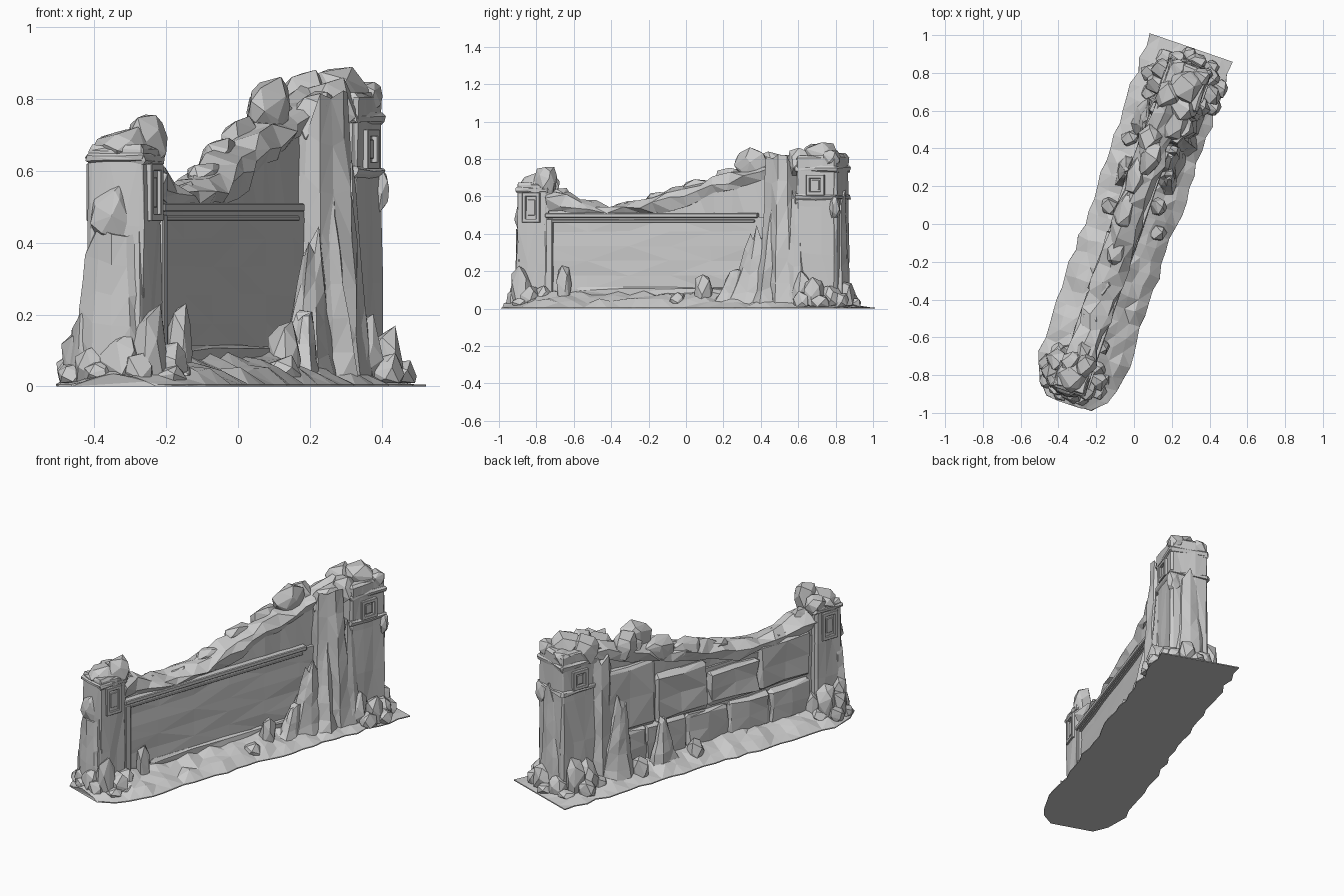
import bpy
import bmesh
import math
import random
from mathutils import Matrix, Vector

if "Cube" in bpy.data.objects:
    bpy.data.objects.remove(bpy.data.objects["Cube"])

random.seed(7)
TURN = Matrix.Rotation(math.radians(-19), 4, 'Z')  # the wall runs along local y
GREY = (.6, .6, .6, 1)

stone = bpy.data.materials.new("grey_stone")
stone.use_nodes = True
stone.diffuse_color = GREY
stone.node_tree.nodes["Principled BSDF"].inputs["Base Color"].default_value = GREY


def finish(name, bm):
    """Triangulated, flat shaded stone object turned onto the wall's line."""
    bmesh.ops.triangulate(bm, faces=bm.faces)
    bmesh.ops.recalc_face_normals(bm, faces=bm.faces)
    bm.transform(TURN)
    mesh = bpy.data.meshes.new(name)
    bm.to_mesh(mesh)
    bm.free()
    mesh.materials.append(stone)
    bpy.context.collection.objects.link(bpy.data.objects.new(name, mesh))


def jitter(amount):
    return random.uniform(-amount, amount)


def shake(amount):
    return Vector((jitter(amount), jitter(amount), jitter(amount)))


def rock(name, centre, radii, points=20):
    """Faceted boulder: hull of points scattered on a boxy ellipsoid."""
    bm = bmesh.new()
    for i in range(points):
        height = 1 - (2 * i + 1) / points
        angle = i * 2.4 + jitter(.4)
        reach = (1 - height ** 2) ** .3
        unit = (reach * math.cos(angle), reach * math.sin(angle), height)
        swell = random.uniform(.85, 1.1)
        point = Vector([c + u * r * swell for c, u, r in zip(centre, unit, radii)])
        point.z = max(point.z, .01)
        bm.verts.new(point)
    bmesh.ops.convex_hull(bm, input=bm.verts)
    bmesh.ops.delete(bm, geom=[v for v in bm.verts if not v.link_faces], context='VERTS')
    finish(name, bm)


def block(name, low, high, bevel=0, rough=0, cuts=0):
    """Box between two corners, with worn edges and uneven faces."""
    low, high = Vector(low), Vector(high)
    bm = bmesh.new()
    bmesh.ops.create_cube(bm, size=1)
    bmesh.ops.scale(bm, vec=high - low, verts=bm.verts)
    bmesh.ops.translate(bm, vec=(low + high) / 2, verts=bm.verts)
    if bevel:
        bmesh.ops.bevel(bm, geom=bm.edges[:], offset=bevel, segments=1, affect='EDGES')
    if cuts:
        long_edges = [e for e in bm.edges if e.calc_length() > .06]
        bmesh.ops.subdivide_edges(bm, edges=long_edges, cuts=cuts, use_grid_fill=True)
    for v in bm.verts:
        v.co += shake(rough)
    finish(name, bm)


def loft(name, rings):
    """Skin closed rings of equal length and cap both ends."""
    bm = bmesh.new()
    rows = [[bm.verts.new(point) for point in ring] for ring in rings]
    for a, b in zip(rows, rows[1:]):
        for i in range(len(a)):
            bm.faces.new((a[i - 1], a[i], b[i], b[i - 1]))
    bm.faces.new(rows[0])
    bm.faces.new(rows[-1])
    finish(name, bm)


def crag(name, x, y, rx, ry, height, tip=.2, lean=0, sides=9, levels=5):
    """Folded cliff column with a broken top, leaning along the wall as it rises."""
    folds = [1 + jitter(.16) for _ in range(sides)]
    drops = [1 + jitter(.12) for _ in range(sides)]
    rings = []
    for level in range(levels + 1):
        f = level / levels
        size = tip + (1 - tip) * (1 - f ** .8)
        ring = []
        for i, fold in enumerate(folds):
            angle = math.tau * i / sides
            reach = size * (fold + jitter(.12))
            z = max(.01, height * f * drops[i])
            ring.append((x + rx * reach * math.cos(angle),
                         y + lean * f + ry * reach * math.sin(angle), z))
        rings.append(ring)
    loft(name, rings)


# Ground: low mound, ragged long sides, straight far end, rounded near end
def ground_ring(f, rag):
    y = -1.01 + 1.992 * f
    width = min(1, .55 + 1.5 * math.sqrt(f))
    left, right = -.25 * width + jitter(rag), .215 * width + jitter(rag)
    ends = min(1, 6 * (1 - f), .3 + 6 * f)
    top = []
    for j in range(9):
        across = j / 8
        edge = 1 - abs(2 * across - 1)
        lump = (.1 * edge ** .8 + jitter(.015)) * ends if edge else 0
        top.append((left + (right - left) * across, y + jitter(rag / 2), .006 + max(0, lump)))
    return top + [(right, y, 0), (left, y, 0)]


STEPS = 28
loft("ground_mound", [ground_ring(k / STEPS, .014 if k < STEPS else 0) for k in range(STEPS + 1)])


# Broken skyline: lowest near the short tower, climbing to the tall one
def skyline(y):
    return .55 + max(0, (y + .4) * .27) + max(0, (-.45 - y) * .25)


def ridge(name, section, steps, rough):
    rings = []
    for k in range(steps + 1):
        y = -.77 + 1.45 * k / steps
        rings.append([Vector((x, y, z)) + shake(rough) for x, z in section(skyline(y))])
    loft(name, rings)


def upper_section(top):
    return [(-.08, .4), (.02, .4), (.015, top - .03), (-.08, top - .03)]


def rim_section(top):
    low = max(.5, top - .1)
    middle = (low + top) / 2
    return [(-.1, low), (.02, low), (.045, middle), (.02, top - .01), (-.05, top), (-.11, middle)]


ridge("upper_wall", upper_section, 14, .006)
ridge("rocky_rim", rim_section, 17, .016)

# Lower wall with a framed front panel
block("wall_core", (-.085, -.78, .02), (.03, .62, .49), rough=.004, cuts=5)
block("panel_ledge", (-.02, -.78, .485), (.052, .42, .51), bevel=.004)
block("panel_lintel", (-.02, -.76, .46), (.045, .4, .475), bevel=.003)
block("panel_sill", (0, -.6, .06), (.05, .4, .11), bevel=.01, rough=.008, cuts=3)
block("panel_post", (-.02, -.775, .05), (.048, -.74, .48), bevel=.004)

# Two courses of large worn stones on the back, the upper one following the skyline
for course, count in enumerate((5, 4)):
    length = 1.37 / count
    for k in range(count):
        start = -.75 + k * length
        base, top = (.27, skyline(start) - .09) if course else (.05, .26)
        block(f"back_stone_{course}_{k}", (jitter(.008) - .11, start, base),
              (-.05, start + length + jitter(.01), top + jitter(.015)), bevel=.016, rough=.009, cuts=1)


# Square window: frame bars around a raised pane, on a face turned to side
def window(name, x, side, y, z, w, h):
    def plate(part, depth, dy, dz, half_y, half_z):
        near, far = sorted((x - side * .01, x + side * depth))
        block(f"{name}_{part}", (near, y + dy - half_y, z + dz - half_z),
              (far, y + dy + half_y, z + dz + half_z), bevel=.002)

    bar = .01
    for end, sign in (("first", -1), ("second", 1)):
        plate(f"jamb_{end}", .014, sign * w, 0, bar, h)
        plate(f"bar_{end}", .014, 0, sign * h, w + bar, bar)
    plate("pane", .006, 0, 0, w / 2, h * .6)


def tower(name, back, front, start, end, top, bands, window_z, window_h):
    block(f"{name}_shaft", (back, start, .02), (front, end, top), bevel=.012, rough=.005, cuts=2)
    lip = .006
    for k, z in enumerate(bands):
        block(f"{name}_band_{k}", (back - lip, start - lip, z), (front + lip, end + lip, z + .03),
              bevel=.008, rough=.005, cuts=1)
    middle = (start + end) / 2
    window(f"{name}_front_window", front, 1, middle, window_z, .04, window_h)
    window(f"{name}_back_window", back, -1, middle, window_z, .04, window_h)


# Short near tower with a broken cap and a cliff on its end
tower("near_tower", -.12, .045, -.945, -.77, .67, [.62], .54, .07)
rock("near_cap", (-.045, -.87, .66), (.09, .08, .06))
rock("near_cap_peak", (.005, -.79, .68), (.055, .07, .09))
rock("near_cap_back", (-.08, -.8, .66), (.05, .06, .06))
rock("near_cliff_overhang", (-.05, -.94, .48), (.065, .04, .1))
rock("near_shoulder", (-.03, -.73, .57), (.05, .07, .08))
crag("near_cliff", -.05, -.93, .1, .06, .4, tip=.7)

# Tall far tower with a heavier cap
tower("far_tower", -.1, .12, .66, .89, .82, [.58, .73], .66, .045)
rock("far_cap", (.02, .78, .81), (.1, .09, .09))
rock("far_cap_end", (.08, .85, .8), (.055, .05, .05))
rock("far_cap_back", (-.05, .85, .79), (.06, .055, .05))
rock("far_cap_inner", (.04, .66, .78), (.08, .07, .08))
rock("far_cap_shoulder", (-.05, .71, .8), (.07, .08, .08))
rock("far_corner_knob", (.1, .88, .54), (.04, .03, .07))
crag("far_end_cliff", 0, .87, .1, .06, .58, tip=.6)

# Craggy buttresses between the wall and the tall tower
crag("front_buttress", .045, .56, .12, .14, .76, tip=.55, sides=11, levels=6)
rock("front_buttress_top", (.04, .57, .74), (.07, .1, .09))
crag("front_buttress_rib", .09, .66, .08, .08, .6, tip=.35)
crag("front_slope", .07, .38, .09, .15, .4, tip=.25, lean=.05)
crag("front_slope_rib", .08, .48, .1, .1, .52, tip=.25, lean=.03)
crag("front_slope_foot", .09, .27, .07, .1, .2, tip=.3, lean=.04)
crag("back_buttress", -.06, .62, .09, .1, .74, tip=.7)
crag("back_slope", -.11, .55, .09, .15, .48, tip=.25, lean=-.04)
crag("back_spur", -.13, .25, .07, .11, .3)

# Loose rocks along the skyline, growing towards the tall tower
for k in range(6):
    y = -.55 + k * .2
    r = .04 + k * .006
    rock(f"crest_rock_{k}", (jitter(.02) - .06, y, skyline(y) - .04), (.055, r * 1.8, r))
rock("crest_boulder", (-.03, .36, .77), (.06, .1, .09))
rock("crest_boulder_back", (-.07, .46, .76), (.06, .08, .08))


# Fallen rocks: rings around both tower feet, then strays beside the wall
def fallen(name, x, y, height, spread=.05):
    rock(name, (x, y, height * .4), (spread, spread, height * .6), points=16)


for foot, x, y, rx, ry in (("near", -.04, -.85, .12, .1), ("far", .01, .78, .15, .13)):
    for k in range(9):
        angle = math.tau * k / 9
        fallen(f"{foot}_foot_rock_{k}", x + rx * math.cos(angle), y + ry * math.sin(angle),
               .17 + jitter(.06), .06)
        fallen(f"{foot}_scree_{k}", x + rx * 1.3 * math.cos(angle + .3),
               y + ry * 1.2 * math.sin(angle + .3), .08 + jitter(.03))
fallen("near_end_rock", -.13, -.92, .25)
fallen("front_boulder", .09, .13, .2)
fallen("front_slab", .13, 0, .09)
fallen("panel_corner_rock", .06, -.67, .25, .04)
fallen("back_boulder", -.17, .42, .14)
fallen("back_slab", -.15, .05, .13)
